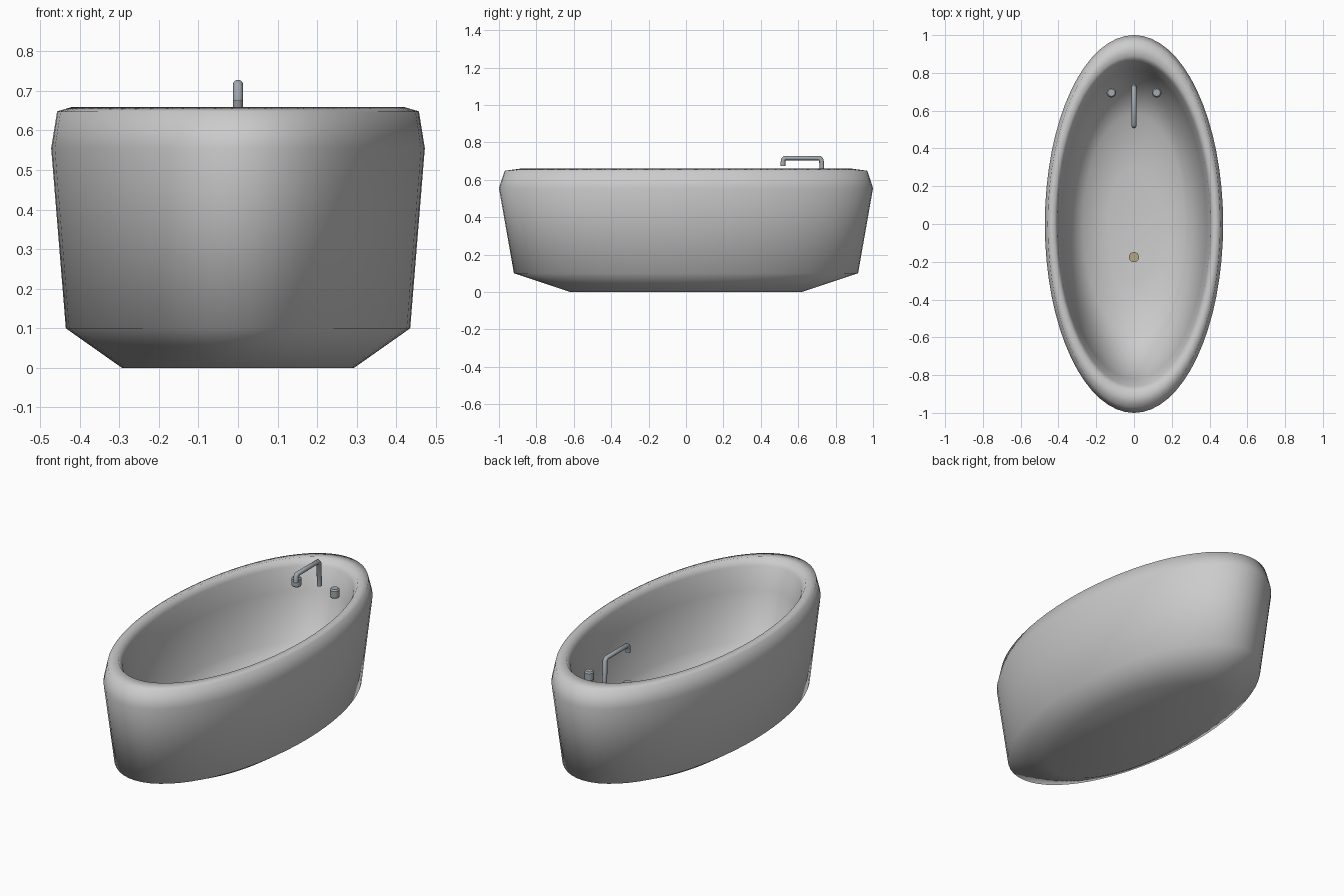
import bpy, bmesh, math

if "Cube" in bpy.data.objects:
    bpy.data.objects.remove(bpy.data.objects["Cube"])

def material(name, rgb):
    m = bpy.data.materials.new(name)
    m.diffuse_color = (*rgb, 1)
    m.use_nodes = True
    m.node_tree.nodes["Principled BSDF"].inputs["Base Color"].default_value = m.diffuse_color
    return m

metal = material("brushed_metal", (0.36, 0.40, 0.43))
brass = material("brass", (0.45, 0.38, 0.22))

def loft(name, rings, centre=(0, 0), segs=64, mat=None, angle=math.pi):
    """Closed skin through elliptical rings (rx, ry, z), capped at both ends."""
    bm = bmesh.new()
    loops = []
    for rx, ry, z in rings:
        loops.append([bm.verts.new((centre[0] + rx * math.cos(2 * math.pi * i / segs),
                                    centre[1] + ry * math.sin(2 * math.pi * i / segs), z))
                      for i in range(segs)])
    for a, b in zip(loops, loops[1:]):
        for i in range(segs):
            j = (i + 1) % segs
            bm.faces.new((a[i], a[j], b[j], b[i]))
    bm.faces.new(loops[0][::-1])
    bm.faces.new(loops[-1])
    me = bpy.data.meshes.new(name)
    bm.to_mesh(me)
    bm.free()
    ob = bpy.data.objects.new(name, me)
    bpy.context.collection.objects.link(ob)
    if mat:
        me.materials.append(mat)
    bpy.context.view_layer.objects.active = ob
    ob.select_set(True)
    bpy.ops.object.shade_smooth_by_angle(angle=angle)
    ob.select_set(False)
    return ob

# Tub: outside from the base up, over the rim, then down into the basin
loft("tub", [
    (0.293, 0.62, 0), (0.435, 0.92, 0.10), (0.472, 1.0, 0.555),
    (0.457, 0.97, 0.648), (0.42, 0.89, 0.659),
    (0.405, 0.86, 0.62), (0.385, 0.82, 0.50), (0.345, 0.735, 0.24),
    (0.27, 0.58, 0.14), (0.14, 0.30, 0.11), (0.02, 0.04, 0.105)])

# Tap knobs
for side, x in (("left", -0.12), ("right", 0.12)):
    loft(side + "_tap", [(0.021, 0.021, 0.555), (0.025, 0.025, 0.56),
                         (0.025, 0.025, 0.598), (0.019, 0.019, 0.606)],
         (x, 0.695), 24, metal, math.radians(35))

# Drain
loft("drain", [(0.027, 0.027, 0.10), (0.027, 0.027, 0.12)],
     (0, -0.175), 24, brass, math.radians(35))

# Spout: bent pipe
curve = bpy.data.curves.new("spout", "CURVE")
curve.dimensions = "3D"
curve.bevel_depth = 0.013
curve.bevel_resolution = 4
curve.use_fill_caps = True
path = [(0.730, 0.575), (0.724, 0.705), (0.714, 0.716), (0.528, 0.716), (0.519, 0.707), (0.519, 0.674)]
spline = curve.splines.new("POLY")
spline.points.add(len(path) - 1)
for p, (y, z) in zip(spline.points, path):
    p.co = (0, y, z, 1)
curve.materials.append(metal)
bpy.context.collection.objects.link(bpy.data.objects.new("spout", curve))
